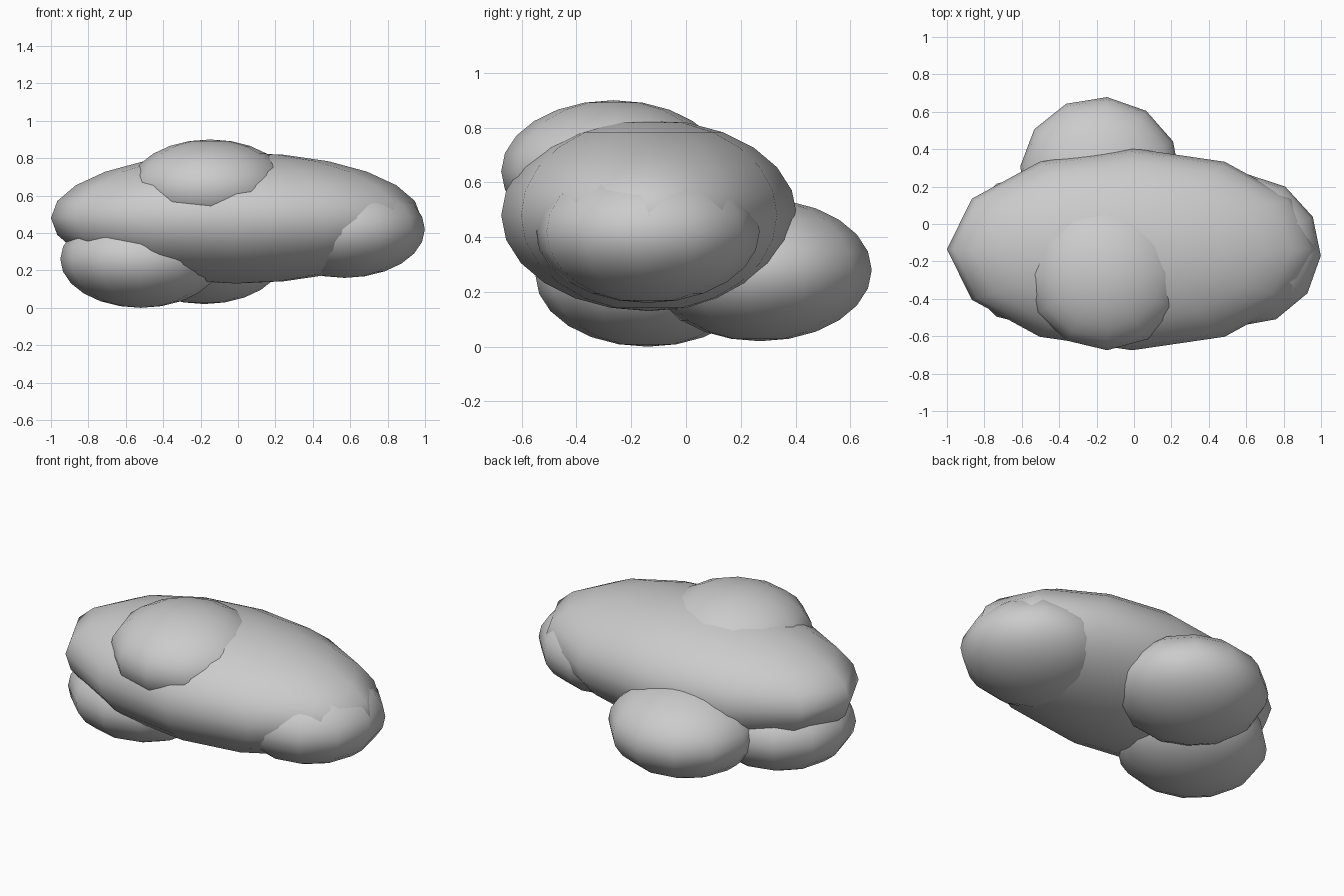
import bpy
from math import radians

if "Cube" in bpy.data.objects:
    bpy.data.objects.remove(bpy.data.objects["Cube"])


def puff(name, center, radii, turn=0):
    """Smooth, coarse ellipsoid turned about its vertical axis."""
    bpy.ops.mesh.primitive_uv_sphere_add(segments=12, ring_count=12, radius=1,
                                         location=center, rotation=(0, 0, radians(turn)))
    ob = bpy.context.object
    ob.name = name
    ob.scale = radii
    bpy.ops.object.shade_smooth()
    return ob


# Large central body
puff("main_body", (-0.01, -0.135, 0.48), (0.99, 0.54, 0.35))

# Four equal lobes around it
LOBE = (0.43, 0.41, 0.26)
puff("right_lobe", (0.57, -0.14, 0.42), LOBE, -4)
puff("top_lobe", (-0.15, -0.265, 0.64), LOBE, 1)
puff("back_lobe", (-0.18, 0.27, 0.28), LOBE, -5)
puff("lower_left_lobe", (-0.52, -0.14, 0.26), LOBE)
